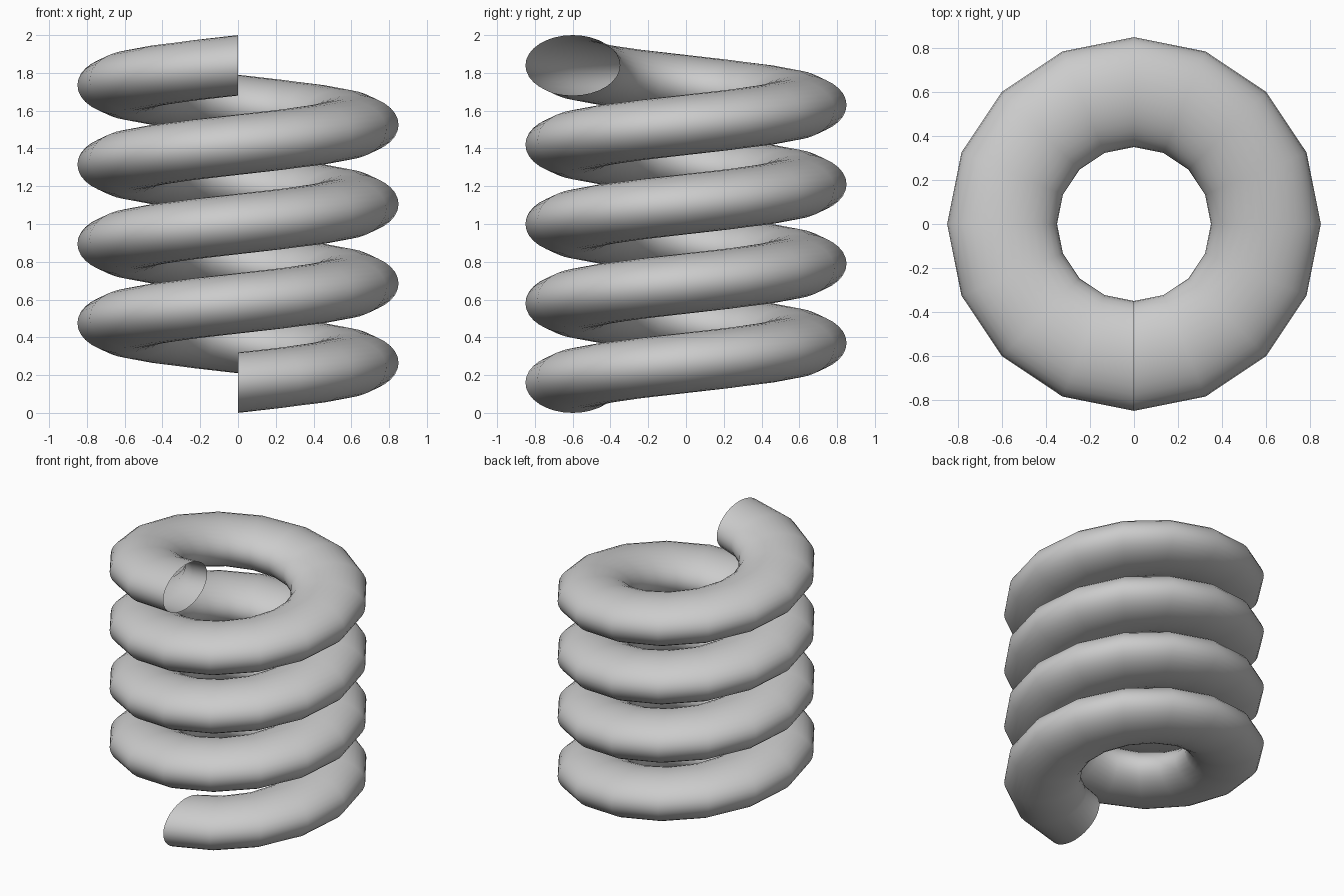
import bpy
import bmesh
from math import cos, sin, pi
from mathutils import Vector

cube = bpy.data.objects.get("Cube")
if cube:
    bpy.data.objects.remove(cube, do_unlink=True)

TURNS, STEPS, PITCH = 4, 16, 0.42
COIL_RADIUS, TUBE_WIDTH, TUBE_HEIGHT, SIDES = 0.6, 0.25, 0.16, 32

# Plain grey material
grey = bpy.data.materials.new("plain_grey")
grey.use_nodes = True
colour = (0.6, 0.6, 0.6, 1)
grey.diffuse_color = colour
grey.node_tree.nodes["Principled BSDF"].inputs["Base Color"].default_value = colour

# Oval section at the front, swept up a helix into an open tube
bm = bmesh.new()
ring = [bm.verts.new((0, -COIL_RADIUS + TUBE_WIDTH * cos(a), TUBE_HEIGHT * (1 + sin(a))))
        for a in (2 * pi * i / SIDES for i in range(SIDES))]
edges = [bm.edges.new((ring[i - 1], ring[i])) for i in range(SIDES)]
bmesh.ops.spin(bm, geom=ring + edges, cent=Vector(), axis=(0, 0, 1),
               dvec=(0, 0, PITCH / STEPS), angle=2 * pi * TURNS,
               steps=TURNS * STEPS, use_merge=False)
bmesh.ops.recalc_face_normals(bm, faces=bm.faces)
for face in bm.faces:
    face.smooth = True

mesh = bpy.data.meshes.new("coil_spring")
bm.to_mesh(mesh)
bm.free()
mesh.materials.append(grey)
spring = bpy.data.objects.new("coil_spring", mesh)
bpy.context.collection.objects.link(spring)
